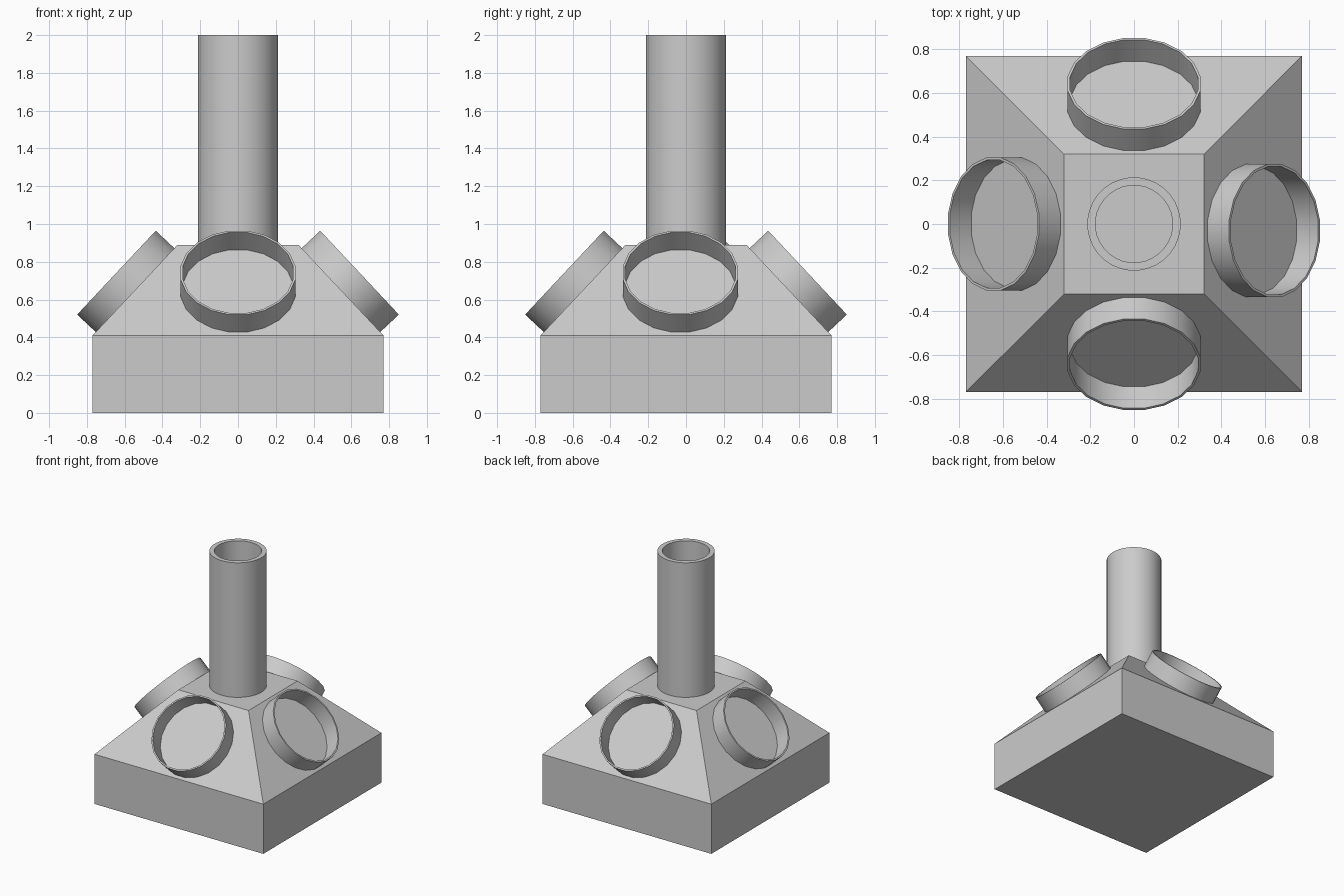
import bpy
import bmesh
import math
from mathutils import Matrix, Vector

if "Cube" in bpy.data.objects:
    bpy.data.objects.remove(bpy.data.objects["Cube"], do_unlink=True)

grey = bpy.data.materials.new("plain grey")
grey.use_nodes = True
grey.diffuse_color = (0.6, 0.6, 0.6, 1)
grey.node_tree.nodes["Principled BSDF"].inputs["Base Color"].default_value = (0.6, 0.6, 0.6, 1)

BASE, TOP = 0.77, 0.32            # half widths
EAVE, DECK, PEAK = 0.41, 0.89, 2.0  # heights


def finish(name, bm, smooth=False):
    bmesh.ops.recalc_face_normals(bm, faces=bm.faces)
    mesh = bpy.data.meshes.new(name)
    bm.to_mesh(mesh)
    bm.free()
    mesh.materials.append(grey)
    obj = bpy.data.objects.new(name, mesh)
    bpy.context.collection.objects.link(obj)
    if smooth:
        bpy.ops.object.select_all(action='DESELECT')
        obj.select_set(True)
        bpy.context.view_layer.objects.active = obj
        bpy.ops.object.shade_smooth_by_angle(angle=math.radians(35))
    return obj


def pipe(name, outer, inner, low, high, sides):
    """Hollow open cylinder made from a spun rectangular wall section."""
    bm = bmesh.new()
    section = [(outer, low), (outer, high), (inner, high), (inner, low)]
    loops = []
    for i in range(sides):
        a = math.tau * (i + 0.5) / sides
        loops.append([bm.verts.new((r * math.cos(a), r * math.sin(a), z)) for r, z in section])
    for i, loop in enumerate(loops):
        after = loops[(i + 1) % sides]
        for j in range(4):
            k = (j + 1) % 4
            bm.faces.new((loop[j], after[j], after[k], loop[k]))
    return finish(name, bm, smooth=True)


# Square base block with a tapered upper part
bm = bmesh.new()
rings = [[bm.verts.new((sx * h, sy * h, z)) for sx, sy in ((-1, -1), (1, -1), (1, 1), (-1, 1))]
         for h, z in ((BASE, 0), (BASE, EAVE), (TOP, DECK))]
bm.faces.new(rings[0])
bm.faces.new(rings[-1])
for lower, upper in zip(rings, rings[1:]):
    for i in range(4):
        k = (i + 1) % 4
        bm.faces.new((lower[i], lower[k], upper[k], upper[i]))
finish("base_block", bm)

# Central upright pipe
pipe("chimney_pipe", 0.214, 0.177, DECK - 0.01, PEAK, 32)

# One collar standing square on each sloping side
tilt = math.atan2(DECK - EAVE, BASE - TOP)
centre = Vector((0, -(BASE + TOP) / 2, (EAVE + DECK) / 2))
for i, (side, shift) in enumerate((("front", 0), ("left", -0.03), ("back", 0), ("right", 0))):
    collar = pipe(side + "_collar", 0.308, 0.296, -0.004, 0.135, 20)
    collar.matrix_world = (Matrix.Rotation(i * math.pi / 2, 4, 'Z')
                           @ Matrix.Translation(centre + Vector((shift, 0, 0)))
                           @ Matrix.Rotation(tilt, 4, 'X'))
